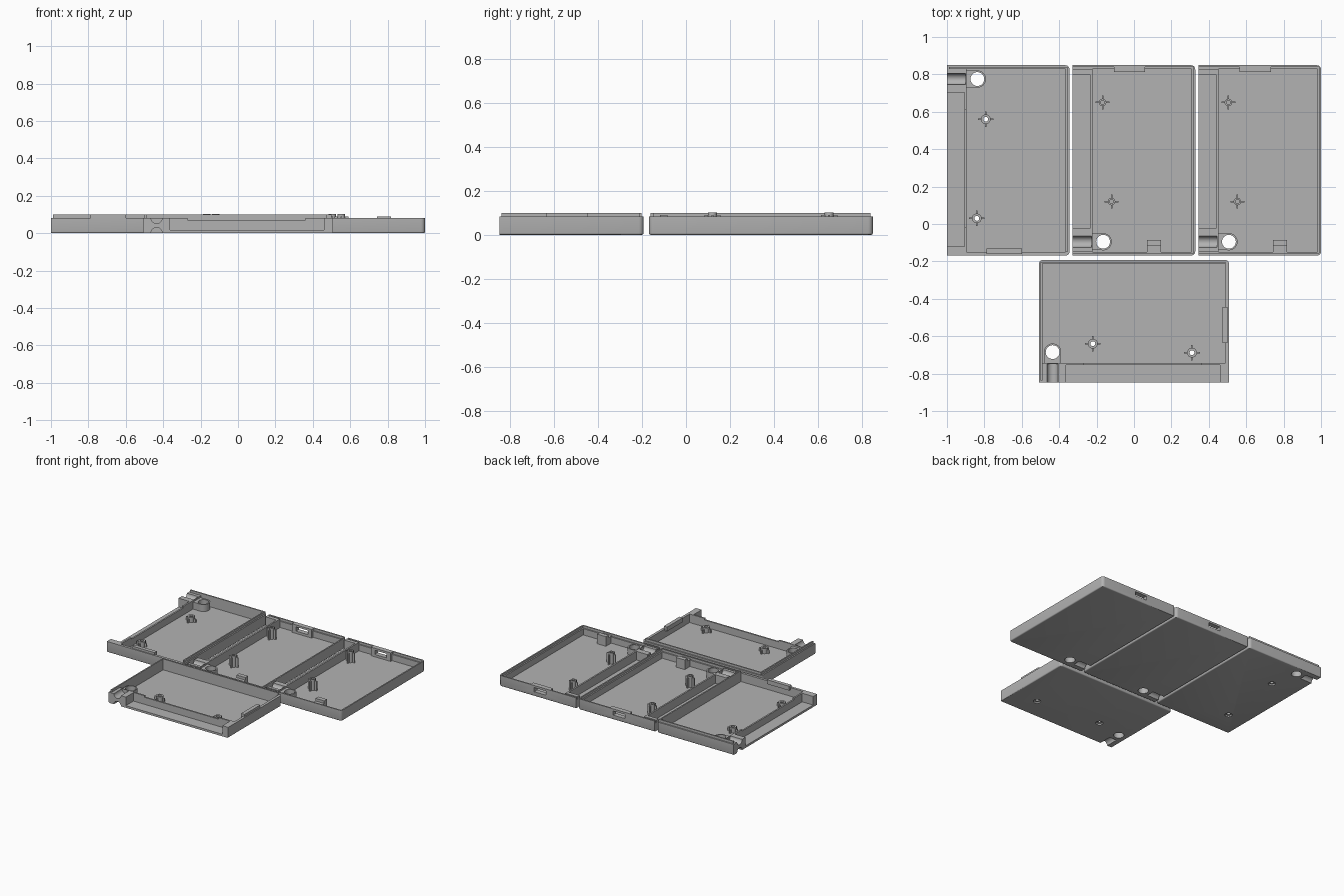
import bpy, bmesh, math
from mathutils import Matrix

if "Cube" in bpy.data.objects:
    bpy.data.objects.remove(bpy.data.objects["Cube"])

grey = bpy.data.materials.new("plastic grey")
grey.diffuse_color = (0.45, 0.45, 0.45, 1)
grey.use_nodes = True
grey.node_tree.nodes["Principled BSDF"].inputs["Base Color"].default_value = grey.diffuse_color

HX, HY, WALL, FLOOR, TOP, LIP = 0.3275, 0.509, 0.02, 0.016, 0.082, 0.1


def finish(bm, name):
    """Turn a bmesh into an object with tidy normals."""
    bmesh.ops.recalc_face_normals(bm, faces=bm.faces)
    me = bpy.data.meshes.new(name)
    bm.to_mesh(me)
    bm.free()
    me.materials.append(grey)
    ob = bpy.data.objects.new(name, me)
    bpy.context.collection.objects.link(ob)
    return ob


def add_box(bm, x0, x1, y0, y1, z0, z1):
    m = (Matrix.Translation(((x0 + x1) / 2, (y0 + y1) / 2, (z0 + z1) / 2))
         @ Matrix.Diagonal((abs(x1 - x0), abs(y1 - y0), z1 - z0, 1)))
    return bmesh.ops.create_cube(bm, size=1, matrix=m)


def boxes(name, *dims):
    bm = bmesh.new()
    for d in dims:
        add_box(bm, *d)
    return finish(bm, name)


def cylinder(name, x, y, z, r, length, along_x=False):
    bm = bmesh.new()
    m = Matrix.Translation((x, y, z))
    if along_x:
        m = m @ Matrix.Rotation(math.pi / 2, 4, 'Y')
    bmesh.ops.create_cone(bm, cap_ends=True, segments=32, radius1=r, radius2=r,
                          depth=length, matrix=m)
    return finish(bm, name)


def boolean(ob, others, op='DIFFERENCE'):
    """Apply booleans in turn and delete the helpers."""
    for other in others:
        mod = ob.modifiers.new("cut", 'BOOLEAN')
        mod.object, mod.operation, mod.solver = other, op, 'EXACT'
    bpy.context.view_layer.update()
    me = bpy.data.meshes.new_from_object(ob.evaluated_get(bpy.context.evaluated_depsgraph_get()))
    ob.modifiers.clear()
    ob.data = me
    for other in others:
        bpy.data.objects.remove(other)


def rounded_block():
    """Shell blank: rounded on three sides, square on the open side."""
    bm = bmesh.new()
    add_box(bm, -HX, HX, -HY, HY, 0, TOP)
    up = [e for e in bm.edges if all(v.co.x > 0 for v in e.verts)
          and abs(e.verts[0].co.z - e.verts[1].co.z) > 0.01]
    bmesh.ops.bevel(bm, geom=up, offset=0.022, segments=5, affect='EDGES', profile=0.5)
    low = [e for e in bm.edges if all(v.co.z < 0.001 for v in e.verts)
           and not all(v.co.x < -HX + 0.001 for v in e.verts)]
    bmesh.ops.bevel(bm, geom=low, offset=0.008, segments=3, affect='EDGES', profile=0.5)
    return finish(bm, "shell")


def post(name, x, y, r_in, r_out, rib, top):
    """Screw post: a tube with four ribs."""
    bm = bmesh.new()
    prof = [(r_in, FLOOR), (r_out, FLOOR), (r_out, top), (r_in, top)]
    n = 24
    rings = [[bm.verts.new((x + r * math.cos(2 * math.pi * i / n),
                            y + r * math.sin(2 * math.pi * i / n), z)) for i in range(n)]
             for r, z in prof]
    for k in range(4):
        a, b = rings[k], rings[(k + 1) % 4]
        for i in range(n):
            j = (i + 1) % n
            bm.faces.new((a[i], a[j], b[j], b[i]))
    t, a = 0.004, r_out * 0.9
    for s in (-1, 1):
        add_box(bm, x + s * a, x + s * rib, y - t, y + t, FLOOR, top - 0.012)
        add_box(bm, x - t, x + t, y + s * a, y + s * rib, FLOOR, top - 0.012)
    return finish(bm, name)


def half(lipped):
    """One case half; the plain kind is the mirror of the lipped kind in y."""
    s = 1 if lipped else -1
    shell = rounded_block()
    hole_x, hole_y = -0.165, s * 0.435
    spots = [(-0.12, s * 0.22), (-0.168, -s * 0.31)]
    cuts = [
        boxes("cavity", (-0.222, HX - WALL, -HY + WALL, HY - WALL, FLOOR, 0.2)),
        boxes("side_recess", (-0.4, -0.234, s * 0.363, -s * 0.46, FLOOR, 0.2)),
        cylinder("cable_groove", -0.29, hole_y, TOP, 0.03, 0.125, True),
        cylinder("lower_groove", -0.29, hole_y, 0, 0.03, 0.125, True),
    ]
    if lipped:
        cuts.append(boxes("low_wall_cut", (-0.26, -0.21, s * 0.27, -s * 0.36, 0.07, 0.2)))
        for x, y in spots:
            cuts.append(cylinder("screw_hole", x, y, 0, 0.013, 0.1))
            cuts.append(cylinder("screw_head", x, y, 0, 0.026, 0.022))
    else:
        # step along the inner rim that receives the lip
        cuts.append(boxes("rim_step", (-0.4, HX - 0.01, -HY + 0.01, -HY + WALL + 0.001, 0.064, 0.2)))
        cuts.append(boxes("rim_step", (-0.4, HX - 0.01, HY - WALL - 0.001, HY - 0.01, 0.064, 0.2)))
        cuts.append(boxes("rim_step", (HX - WALL - 0.001, HX - 0.01, -HY + 0.01, HY - 0.01, 0.064, 0.2)))
    boolean(shell, cuts)

    # cable hole boss, then the hole through everything
    boss = cylinder("cable_boss", hole_x, hole_y, 0.041, 0.046, 0.058)
    boolean(boss, [boxes("boss_base", (-0.228, hole_x, hole_y - 0.045, hole_y + 0.045, 0.012, 0.0698))], 'UNION')
    parts = [shell, boss]
    if not lipped:
        # port frame, with its window cut through the wall
        frame = boxes("port_frame", (-0.108, 0.06, 0.472, HY - 0.002, 0.012, TOP))
        parts.append(frame)
        for p in (shell, frame):
            boolean(p, [boxes("port_window", (-0.075, 0.027, 0.4, 0.6, 0.034, 0.066))])
    for p in (shell, boss):
        boolean(p, [cylinder("cable_hole", hole_x, hole_y, 0.05, 0.037, 0.3)])

    for x, y in spots:
        if lipped:
            parts.append(post("screw_post", x, y, 0.013, 0.026, 0.042, 0.055))
        else:
            parts.append(post("screw_post", x, y, 0.011, 0.02, 0.037, 0.102))
    if lipped:
        a, b = 0.01, WALL
        parts.append(boxes("rim_lip",
                           (-HX + 0.01, HX - a, HY - b, HY - a, TOP - 0.002, LIP),
                           (-HX + 0.01, HX - a, -HY + a, -HY + b, TOP - 0.002, LIP),
                           (HX - b, HX - a, -HY + b, HY - b, TOP - 0.002, LIP)))
        boolean(parts[-1], [cylinder("cable_clear", -0.29, hole_y, TOP, 0.03, 0.125, True)])
        parts.append(boxes("port_pad", (-0.115, 0.075, -HY + 0.008, -0.472, 0.066, LIP - 0.001)))
    else:
        # stepped catch against the wall
        parts.append(boxes("catch", (0.07, 0.145, -HY + 0.01, -0.458, FLOOR, 0.07),
                           (0.07, 0.145, -0.458, -0.425, FLOOR, 0.09)))
    for p in parts:
        p.data.shade_smooth()
        p.data.set_sharp_from_angle(angle=math.radians(30))
    return parts


def place(parts, tag, x, y, turn=0, copy=False):
    for p in parts:
        ob = p
        if copy:
            ob = p.copy()
            bpy.context.collection.objects.link(ob)
        ob.name = tag + "_" + p.name.split(".")[0].replace("left_", "").replace("middle_", "")
        ob.location, ob.rotation_euler = (x, y, 0), (0, 0, turn)


lipped = half(True)
plain = half(False)
place(lipped, "front", 0, -0.52, math.pi / 2, copy=True)
place(lipped, "left", -0.6725, 0.34)
place(plain, "right", 0.6725, 0.34, copy=True)
place(plain, "middle", 0, 0.34)
